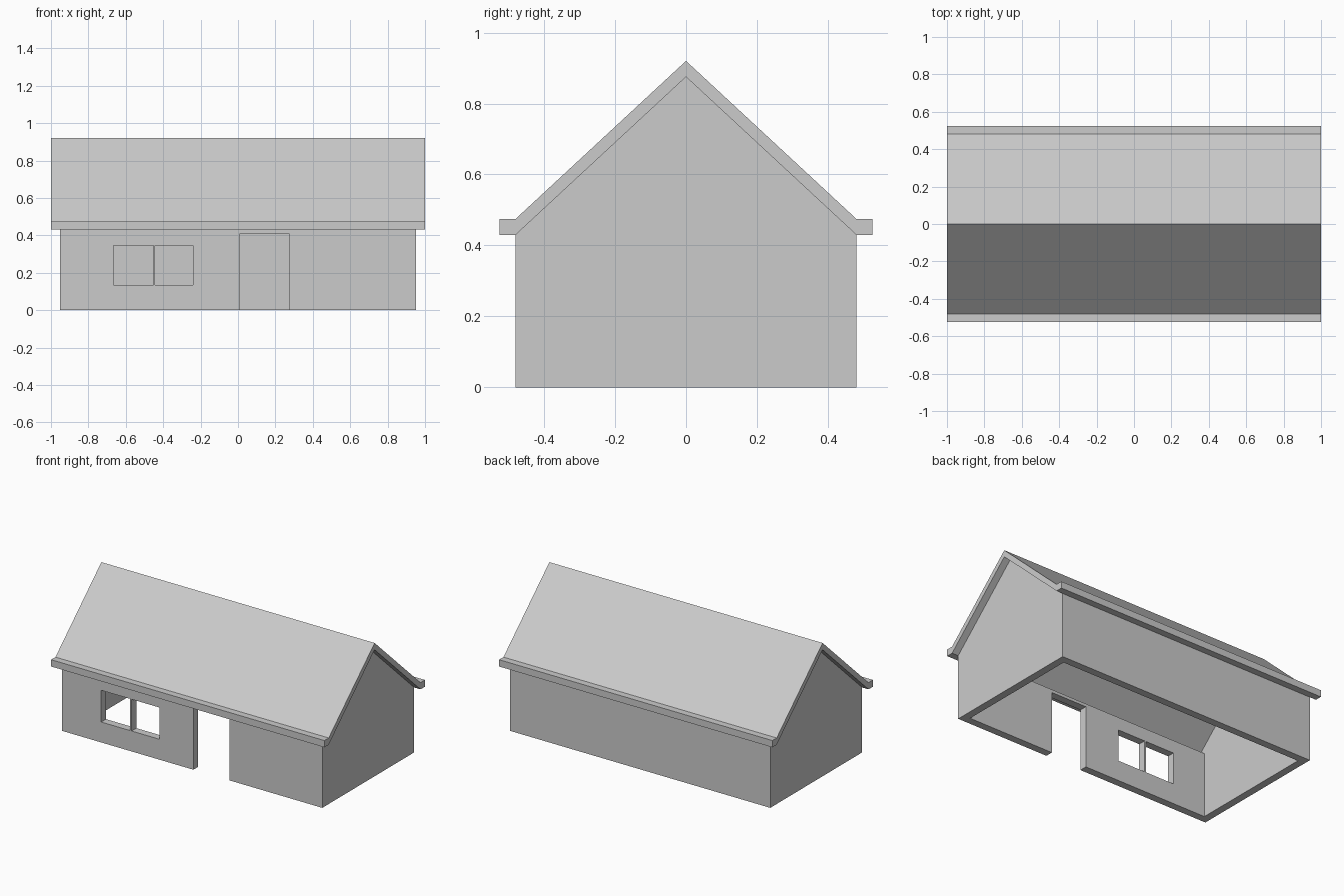
import bpy, bmesh
from mathutils import Vector

if "Cube" in bpy.data.objects:
    bpy.data.objects.remove(bpy.data.objects["Cube"])

HX, HY, T = 0.953, 0.48, 0.05      # wall half length, half depth, thickness
EAVE, PEAK, RT = 0.43, 0.875, 0.045


def finish(name, bm):
    bmesh.ops.recalc_face_normals(bm, faces=bm.faces)
    me = bpy.data.meshes.new(name)
    bm.to_mesh(me)
    bm.free()
    ob = bpy.data.objects.new(name, me)
    bpy.context.collection.objects.link(ob)
    return ob


def extrude(bm, vec):
    res = bmesh.ops.extrude_face_region(bm, geom=bm.faces[:])
    verts = [g for g in res["geom"] if isinstance(g, bmesh.types.BMVert)]
    bmesh.ops.translate(bm, verts=verts, vec=vec)


def prism_x(name, profile, x0, x1):
    """Extrude a (y, z) profile along x."""
    bm = bmesh.new()
    bm.faces.new([bm.verts.new((x0, y, z)) for y, z in profile])
    extrude(bm, Vector((x1 - x0, 0, 0)))
    return finish(name, bm)


def panel(name, y, xs, zs, holes=()):
    """Wall panel on a grid of cells; cells in holes stay open."""
    bm = bmesh.new()
    v = [[bm.verts.new((x, y, z)) for z in zs] for x in xs]
    for i in range(len(xs) - 1):
        for j in range(len(zs) - 1):
            if (i, j) not in holes:
                bm.faces.new((v[i][j], v[i + 1][j], v[i + 1][j + 1], v[i][j + 1]))
    loose = [w for w in bm.verts if not w.link_faces]
    bmesh.ops.delete(bm, geom=loose, context='VERTS')
    extrude(bm, Vector((0, T, 0)))
    # merge coplanar grid cells
    bmesh.ops.dissolve_limit(bm, angle_limit=0.01, verts=bm.verts[:], edges=bm.edges[:])
    return finish(name, bm)


# front wall with a double window and a doorway, plain back wall
inner = HX - T
panel("front_wall", -HY,
      [-inner, -0.665, -0.453, -0.443, -0.24, 0.01, 0.273, inner],
      [0, 0.135, 0.345, 0.41, EAVE],
      {(1, 1), (3, 1), (5, 0), (5, 1), (5, 2)})
panel("back_wall", HY - T, [-inner, inner], [0, EAVE])

# gabled end walls
gable = [(-HY, 0), (HY, 0), (HY, EAVE), (0, PEAK), (-HY, EAVE)]
prism_x("right_gable_wall", gable, inner, HX)
prism_x("left_gable_wall", gable, -HX, -inner)

# roof slab with flat eaves
under = [(-0.525, EAVE), (-HY, EAVE), (0, PEAK), (HY, EAVE), (0.525, EAVE)]
prism_x("roof", under + [(y, z + RT) for y, z in reversed(under)], -1, 1)
